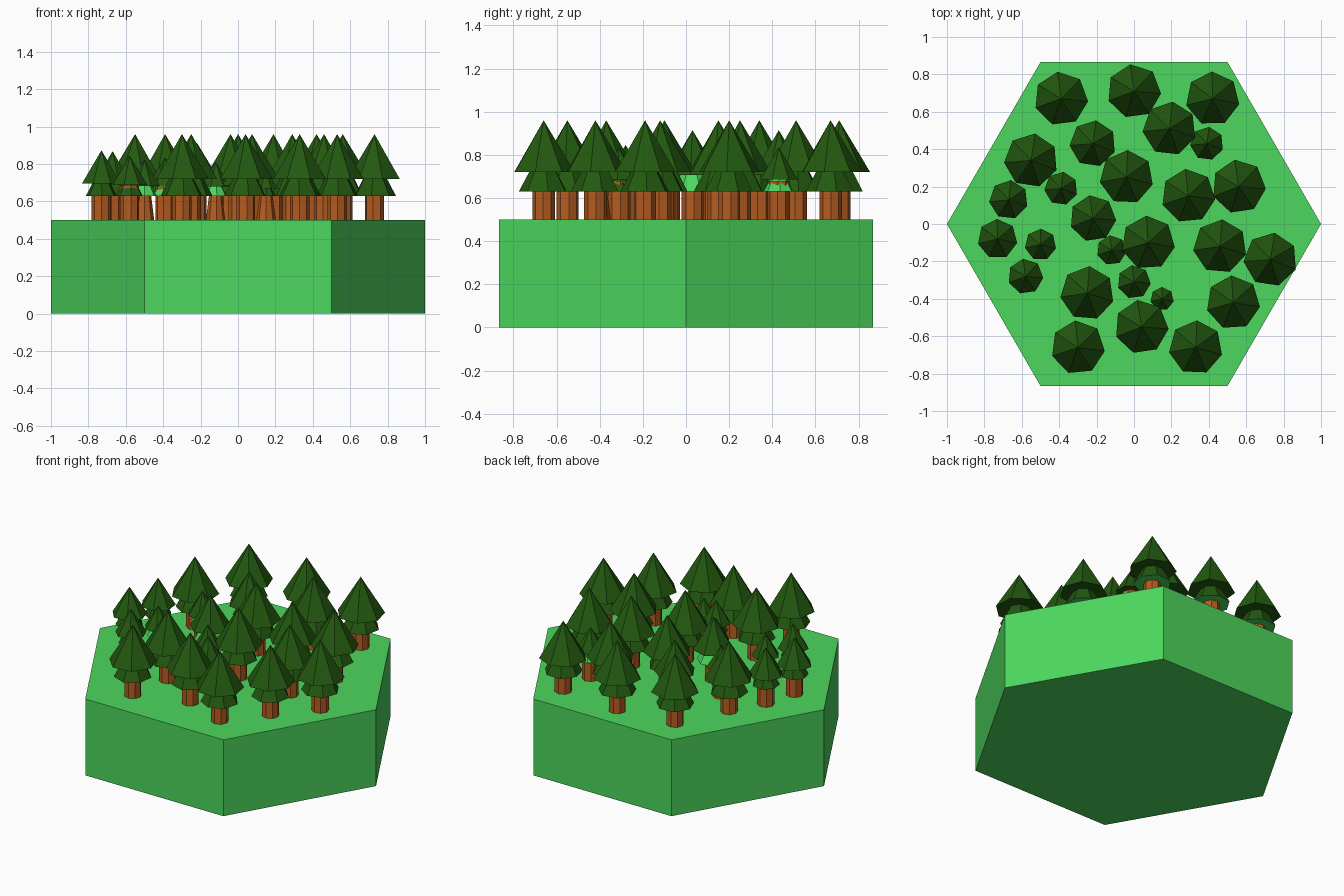
import bpy, bmesh, math

if "Cube" in bpy.data.objects:
    bpy.data.objects.remove(bpy.data.objects["Cube"])


def material(name, color):
    m = bpy.data.materials.new(name)
    m.diffuse_color = (*color, 1)
    m.use_nodes = True
    m.node_tree.nodes["Principled BSDF"].inputs["Base Color"].default_value = m.diffuse_color
    return m


GRASS = material("grass green", (0.072, 0.68, 0.11))
PINE = material("pine green", (0.0165, 0.1, 0.005))
BARK = material("bark brown", (0.46, 0.107, 0.0144))


def finish(bm, name, mats):
    mesh = bpy.data.meshes.new(name)
    bm.normal_update()
    bm.to_mesh(mesh)
    bm.free()
    for m in mats:
        mesh.materials.append(m)
    ob = bpy.data.objects.new(name, mesh)
    bpy.context.collection.objects.link(ob)
    return ob


def frustum(bm, x, y, z0, z1, r0, r1, sides, turn, side_mat=0, base_mat=0):
    """Capped prism or cone; the underside may have its own material."""
    low, high = [], []
    for i in range(sides):
        a = turn + math.tau * i / sides
        c, s = math.cos(a), math.sin(a)
        low.append(bm.verts.new((x + r0 * c, y + r0 * s, z0)))
        if r1 > 0:
            high.append(bm.verts.new((x + r1 * c, y + r1 * s, z1)))
    bm.faces.new(low[::-1]).material_index = base_mat
    if r1 > 0:
        bm.faces.new(high).material_index = side_mat
    else:
        tip = bm.verts.new((x, y, z1))
    for i in range(sides):
        j = (i + 1) % sides
        top = [high[j], high[i]] if r1 > 0 else [tip]
        bm.faces.new([low[i], low[j]] + top).material_index = side_mat


# hexagonal ground tile
bm = bmesh.new()
frustum(bm, 0, 0, 0, 0.5, 1, 1, 6, 0)
finish(bm, "ground_tile", [GRASS])

# full-size trees share one height, small ones have a shrunken crown
large = [(-.39, .67), (0, .71), (.42, .67), (.19, .51), (-.55, .34), (-.04, .25),
         (.29, .15), (.56, .20), (.075, -.10), (.46, -.12), (.73, -.19), (-.25, -.37),
         (.53, -.42), (.04, -.55), (-.30, -.66), (.33, -.66)]
small = [(-.22, .43, .125), (-.67, .13, .105), (-.73, -.08, .107), (-.58, -.28, .095),
         (0, -.31, .09), (.15, -.40, .063)]
# crowns whose lower tier is grass green
pale = [(.39, .43, .09), (-.39, .19, .09), (-.50, -.11, .085), (-.12, -.14, .08),
        (-.22, .03, .125)]

trees = [(x, y, .145, 1) for x, y in large] + [(*t, 1) for t in small] + [(*t, 0) for t in pale]
for n, (x, y, r, low_mat) in enumerate(trees, 1):
    s = r / .145
    turn = math.pi / 2 + 0.15 * math.sin(n)
    # trunk
    bm = bmesh.new()
    frustum(bm, x, y, .5, .63 + .08 * s, .052, .052 if s > .6 else .03, 8, turn)
    finish(bm, f"trunk_{n}", [BARK])
    # lower and upper crown tiers
    bm = bmesh.new()
    frustum(bm, x, y, .63, .63 + .15 * s, .115 * s, .035 * s, 7, turn + .45, low_mat, 0)
    frustum(bm, x, y, .63 + .09 * s, .63 + .33 * s, r, 0, 7, turn, 1, 1)
    finish(bm, f"crown_{n}", [GRASS, PINE])
